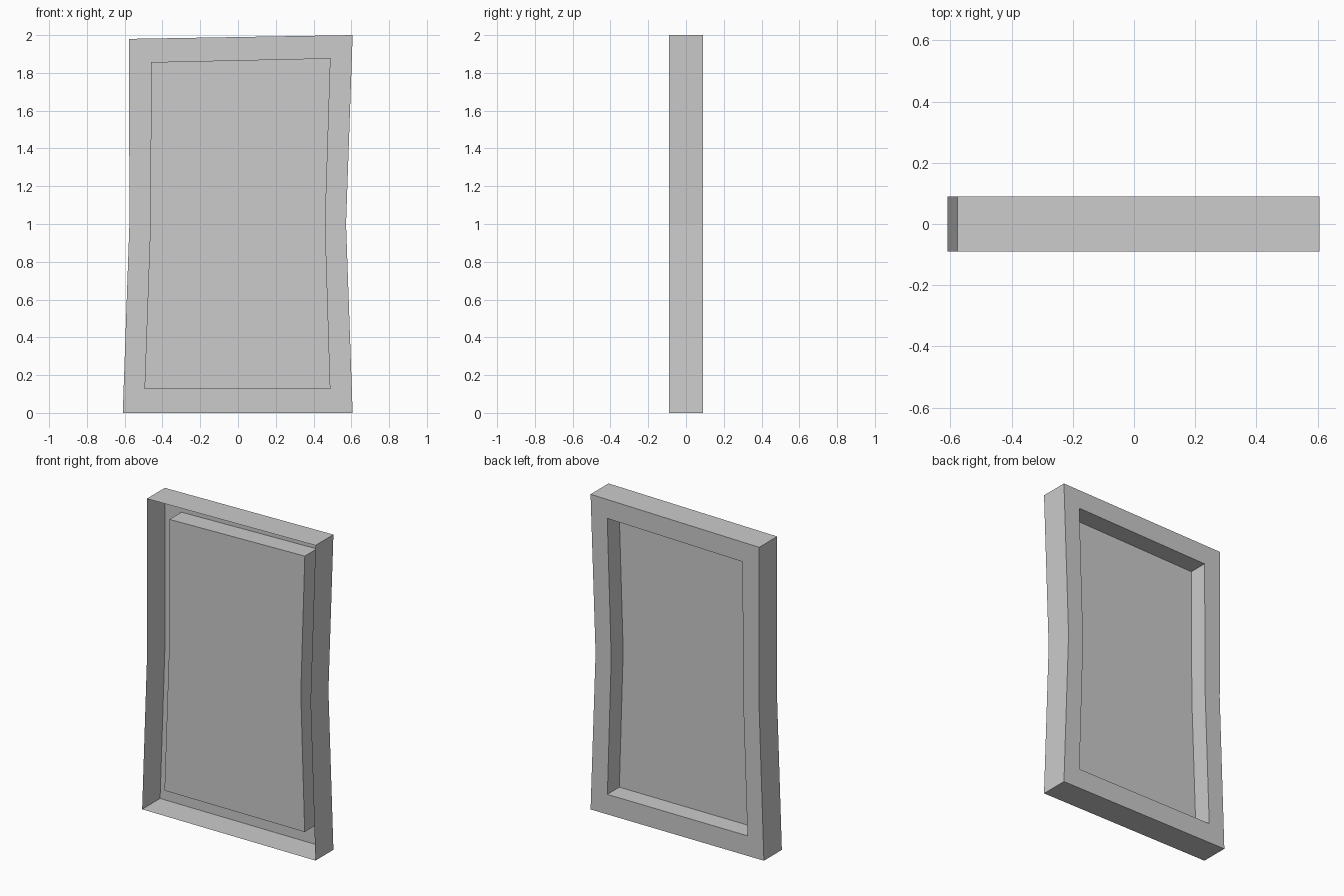
import bpy
import bmesh

cube = bpy.data.objects.get("Cube")
if cube:
    bpy.data.objects.remove(cube, do_unlink=True)

# Single grey material
grey = bpy.data.materials.new("plain grey")
grey.use_nodes = True
colour = (0.6, 0.6, 0.6, 1.0)
grey.diffuse_color = colour
grey.node_tree.nodes["Principled BSDF"].inputs["Base Color"].default_value = colour

# Crooked outlines (x, z), counter-clockwise from the front
OUTER = [(-0.61, 0), (0.607, 0), (0.572, 1.0), (0.607, 2.0), (-0.577, 1.98), (-0.575, 1.0)]
INNER = [(-0.495, 0.127), (0.489, 0.127), (0.462, 1.0), (0.49, 1.878), (-0.46, 1.857), (-0.464, 1.0)]
FRONT, BACK, PANEL = -0.09, 0.09, -0.03


def add_loop(bm, outline, y):
    return [bm.verts.new((x, y, z)) for x, z in outline]


def bridge(bm, a, b):
    for i in range(len(a)):
        j = (i + 1) % len(a)
        bm.faces.new((a[i], b[i], b[j], a[j]))


def finish(bm, name):
    mesh = bpy.data.meshes.new(name)
    bm.to_mesh(mesh)
    bm.free()
    mesh.materials.append(grey)
    obj = bpy.data.objects.new(name, mesh)
    bpy.context.collection.objects.link(obj)
    return obj


# Frame shell: outer walls, back rim and recess walls, open at the front
bm = bmesh.new()
loops = [add_loop(bm, OUTER, FRONT), add_loop(bm, OUTER, BACK),
         add_loop(bm, INNER, BACK), add_loop(bm, INNER, PANEL)]
for a, b in zip(loops, loops[1:]):
    bridge(bm, a, b)
finish(bm, "frame")

# Flat panel closing the recess, facing the back
bm = bmesh.new()
bm.faces.new(reversed(add_loop(bm, INNER, PANEL)))
finish(bm, "recessed_panel")
